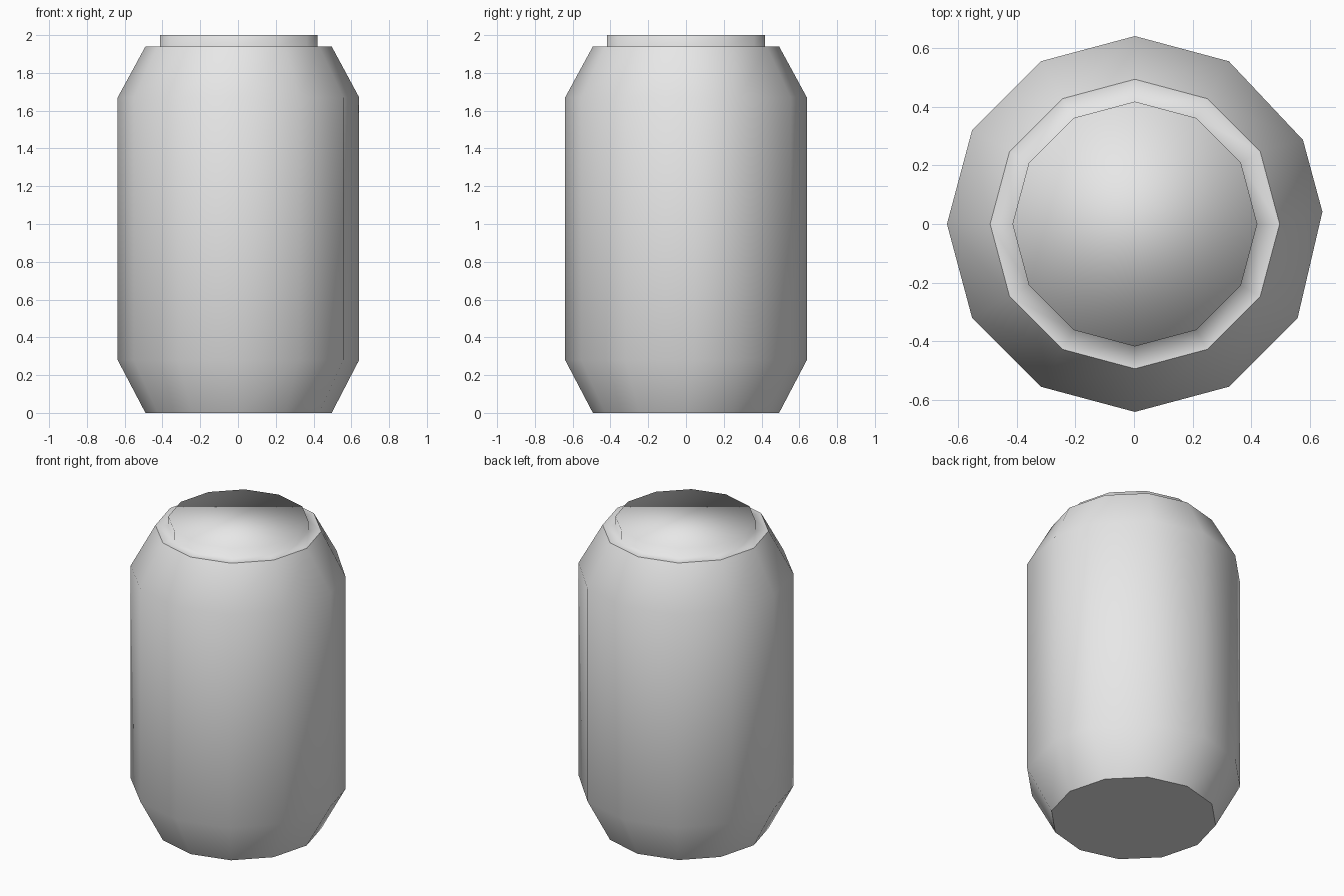
import bpy
import bmesh
from math import cos, sin, pi

cube = bpy.data.objects.get("Cube")
if cube:
    bpy.data.objects.remove(cube, do_unlink=True)

SIDES = 12

grey = bpy.data.materials.new("plain grey")
grey.use_nodes = True
grey.diffuse_color = (0.8, 0.8, 0.8, 1)
grey.node_tree.nodes["Principled BSDF"].inputs["Base Color"].default_value = (0.8, 0.8, 0.8, 1)

# Radius and height of each ring, from the base to the lid
profile = [(0.493, 0), (0.64, 0.28), (0.64, 1.67), (0.493, 1.94),
           (0.417, 1.94), (0.417, 2)]
SHARP_RINGS = (0, 3)   # base edge and shoulder rim
WIDE_RINGS = (1, 2)
DENTED = {0: 0.065, 1: -0.06}   # slightly shifted columns on the left side


def ring_point(level, column):
    radius, z = profile[level]
    angle = column * 2 * pi / SIDES
    if level in WIDE_RINGS:
        angle += DENTED.get(column, 0)
    return radius * cos(angle) + 0.003, radius * sin(angle), z


# Can body with shoulder, base and raised lid
bm = bmesh.new()
rings = [[bm.verts.new(ring_point(level, column)) for column in range(SIDES)]
         for level in range(len(profile))]
for lower, upper in zip(rings, rings[1:]):
    for i in range(SIDES):
        j = (i + 1) % SIDES
        bm.faces.new((lower[i], lower[j], upper[j], upper[i]))
bm.faces.new(rings[0][::-1])
bm.faces.new(rings[-1])
for face in bm.faces:
    face.smooth = True

# Crisp edges at the base and the shoulder rim
for level in SHARP_RINGS:
    ring = rings[level]
    for i in range(SIDES):
        bm.edges.get((ring[i], ring[(i + 1) % SIDES])).smooth = False

mesh = bpy.data.meshes.new("can")
bm.to_mesh(mesh)
bm.free()
mesh.materials.append(grey)
can = bpy.data.objects.new("can", mesh)
bpy.context.collection.objects.link(can)
